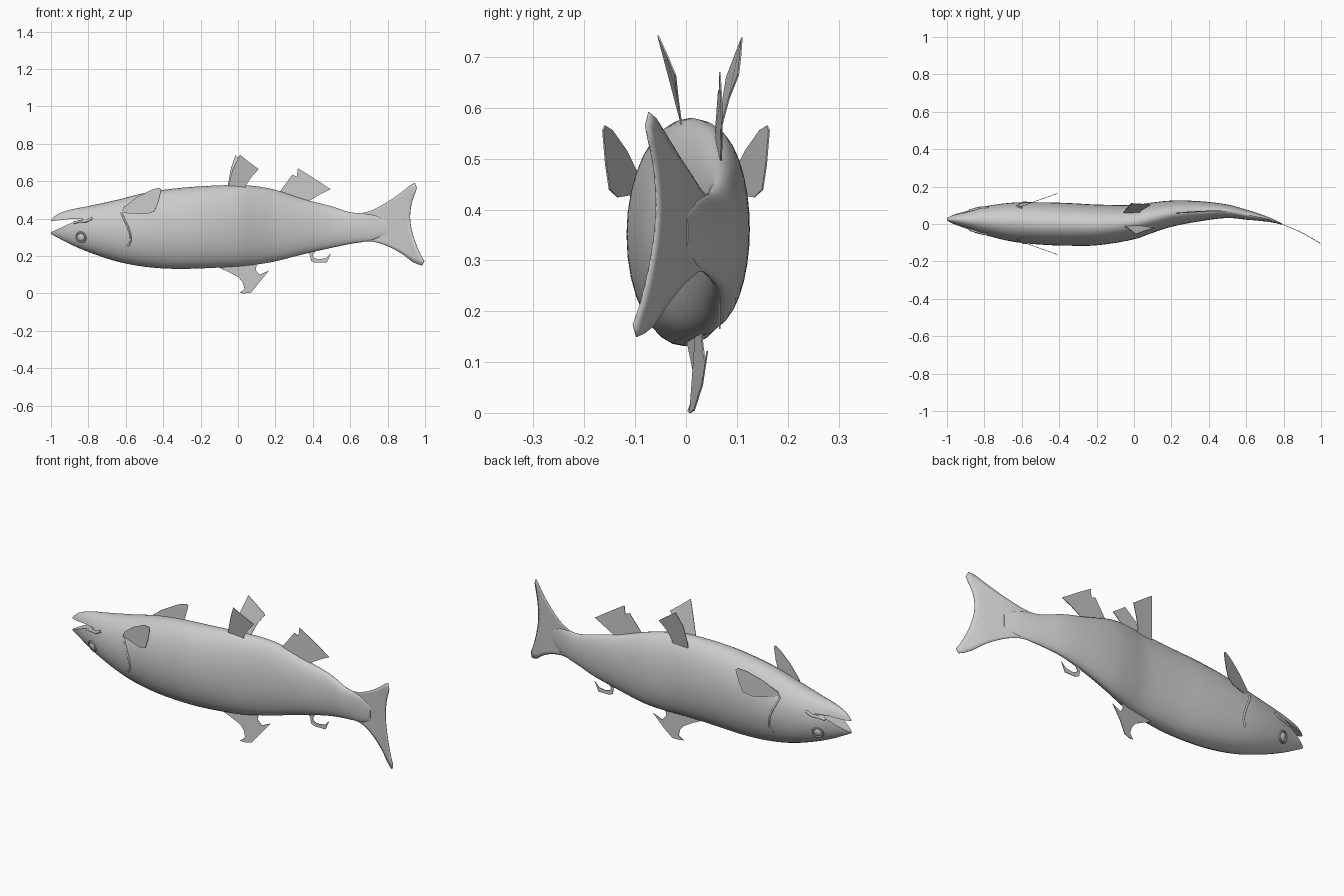
import bpy, bmesh, math
from mathutils import Vector

if "Cube" in bpy.data.objects:
    bpy.data.objects.remove(bpy.data.objects["Cube"])

# Body stations: x, belly-side z (low), z (high), spine y, half width
ST = [(-1, .318, .392, .025, .010), (-.97, .302, .421, .025, .024), (-.9, .265, .447, .022, .046),
      (-.8, .222, .467, .018, .076), (-.65, .172, .5, .01, .104), (-.5, .143, .537, .003, .113),
      (-.35, .132, .56, -.002, .114), (-.2, .134, .573, -.005, .109), (0, .145, .58, .01, .092),
      (.1, .155, .573, .034, .081), (.2, .172, .554, .055, .07), (.35, .21, .505, .068, .054),
      (.5, .244, .466, .068, .036), (.6, .265, .434, .05, .027), (.67, .276, .427, .036, .019),
      (.74, .293, .415, .018, .010), (.79, .32, .39, .0, .004), (.9, .33, .38, -.048, .003),
      (1, .34, .37, -.106, .003)]


def curve(table, x, k):
    """Smooth interpolation of column k of a table at x."""
    x = min(max(x, table[0][0]), table[-1][0])
    i = next(j for j in range(len(table) - 1) if x <= table[j + 1][0])

    def slope(j):
        a, b = max(j - 1, 0), min(j + 1, len(table) - 1)
        return (table[b][k] - table[a][k]) / (table[b][0] - table[a][0])
    h = table[i + 1][0] - table[i][0]
    t = (x - table[i][0]) / h
    return ((2*t**3 - 3*t*t + 1) * table[i][k] + (t**3 - 2*t*t + t) * h * slope(i)
            + (3*t*t - 2*t**3) * table[i + 1][k] + (t**3 - t*t) * h * slope(i + 1))


def spine(x):
    return curve(ST, x, 3)


def skin(x, z, side):
    """Point on the flank at x, z."""
    lo, hi = curve(ST, x, 1), curve(ST, x, 2)
    q = (z - (lo + hi) / 2) / ((hi - lo) / 2)
    return Vector((x, spine(x) + side * curve(ST, x, 4) * math.sqrt(max(0, 1 - q * q)), z))


def make(name, verts, faces, thick=0):
    me = bpy.data.meshes.new(name)
    me.from_pydata([tuple(v) for v in verts], [], faces)
    bm = bmesh.new()
    bm.from_mesh(me)
    bmesh.ops.recalc_face_normals(bm, faces=bm.faces)
    bm.to_mesh(me)
    bm.free()
    ob = bpy.data.objects.new(name, me)
    bpy.context.collection.objects.link(ob)
    if thick:
        m = ob.modifiers.new("thickness", 'SOLIDIFY')
        m.thickness, m.offset = thick, 0
    return ob


def smooth(ob, angle=35):
    bpy.ops.object.select_all(action='DESELECT')
    ob.select_set(True)
    bpy.context.view_layer.objects.active = ob
    bpy.ops.object.shade_smooth_by_angle(angle=math.radians(angle))


def fin(name, pts):
    """Thin flat fin from an outline of 3D points."""
    return make(name, pts, [list(range(len(pts)))], .003)


def tube(name, pts, r):
    cu = bpy.data.curves.new(name, 'CURVE')
    cu.dimensions = '3D'
    cu.bevel_depth, cu.bevel_resolution, cu.use_fill_caps = r, 2, True
    sp = cu.splines.new('POLY')
    sp.points.add(len(pts) - 1)
    for p, co in zip(sp.points, pts):
        p.co = (*co, 1)
    ob = bpy.data.objects.new(name, cu)
    bpy.context.collection.objects.link(ob)


# Body loft
N, M = 32, 72
verts, faces = [], []
for i in range(M + 1):
    x = -1 + 1.79 * (i / M) ** 1.1
    lo, hi, y, w = (curve(ST, x, k) for k in (1, 2, 3, 4))
    for j in range(N):
        a = 2 * math.pi * j / N
        verts.append((x, y + w * math.cos(a), (lo + hi) / 2 + (hi - lo) / 2 * math.sin(a)))
for i in range(M):
    for j in range(N):
        k = (j + 1) % N
        faces.append((i*N + j, i*N + k, (i+1)*N + k, (i+1)*N + j))
faces += [list(range(N)), list(range(M*N, M*N + N))]
body = make("body", verts, faces)

# Open mouth cut
wedge = [(-1.1, .28), (-1, .327), (-.88, .383), (-.82, .399), (-.9, .398), (-1, .386), (-1.1, .375)]
n = len(wedge)
cutter = make("mouth_cutter", [(x, y, z) for y in (-.2, .2) for x, z in wedge],
              [list(range(n)), list(range(n, 2*n))]
              + [(i, (i+1) % n, (i+1) % n + n, i + n) for i in range(n)])
cutter.hide_render = True
m = body.modifiers.new("mouth", 'BOOLEAN')
m.operation, m.object, m.solver = 'DIFFERENCE', cutter, 'EXACT'
bpy.context.view_layer.objects.active = body
bpy.ops.object.modifier_apply(modifier="mouth")
bpy.data.objects.remove(cutter)
smooth(body)

# Tail fin: grid from the tail root to the forked trailing edge
EDGE = [(.6, .27, .43), (.66, .276, .43), (.72, .277, .447), (.8, .253, .49),
        (.88, .21, .545), (.94, .165, .59), (1, .145, .585)]
TRAIL = [(0, .985), (.04, 1), (.15, .97), (.35, .935), (.55, .92), (.75, .928), (.95, .957), (1, .945)]
U, V = 14, 16
verts = []
for i in range(U + 1):
    for j in range(V + 1):
        v = j / V
        x = .62 + (curve(TRAIL, v, 1) - .62) * i / U
        lo, hi = curve(EDGE, x, 1), curve(EDGE, x, 2)
        verts.append((x, spine(x), lo + (hi - lo) * v))
faces = [(i*(V+1) + j, i*(V+1) + j + 1, (i+1)*(V+1) + j + 1, (i+1)*(V+1) + j)
         for i in range(U) for j in range(V)]
smooth(make("tail_fin", verts, faces, .003))

# Paired belly fins (the fish lies belly up)
fin("belly_fin_near", [(-.05, -.008, .55), (-.05, -.012, .58), (-.03, -.022, .66), (.01, -.055, .742),
                       (.055, -.038, .705), (.11, -.021, .665), (.07, -.016, .62), (.04, -.01, .575),
                       (.04, -.006, .55)])
fin("belly_fin_far", [(-.055, .058, .53), (-.055, .065, .57), (-.04, .08, .66), (-.015, .11, .738),
                      (.04, .107, .7), (.09, .103, .665), (.06, .085, .62), (.035, .07, .565),
                      (.035, .06, .53)])

# Rear belly fin, back fin and small hooked fin
fin("rear_fin", [(x, spine(x), z) for x, z in
                 [(.22, .52), (.22, .54), (.29, .635), (.315, .625), (.32, .67), (.4, .62),
                  (.495, .558), (.44, .53), (.38, .495), (.38, .47)]])
fin("back_fin", [(-.1, .0, .15), (-.1, .003, .138), (-.05, .008, .115), (.005, .014, .085), (.025, .014, .06),
                 (.035, .012, .025), (.01, .004, .003), (.035, .008, 0), (.07, .016, .005),
                 (.11, .032, .055), (.165, .042, .122), (.115, .038, .1), (.095, .034, .125),
                 (.1, .03, .16), (.05, .02, .165)])
fin("hook_fin", [(x, .066, z) for x, z in
                 [(.36, .235), (.385, .205), (.39, .175), (.41, .165), (.475, .165), (.497, .215),
                  (.47, .188), (.43, .183), (.405, .19), (.4, .205), (.42, .235)]])

# Parts repeated on both flanks
for side, tag in ((-1, "near"), (1, "far")):
    fin("chest_fin_" + tag, [(x, side * (.086 + (x + .625) * .36), z) for x, z in
                             [(-.625, .43), (-.61, .462), (-.54, .515), (-.46, .556), (-.42, .565),
                              (-.41, .555), (-.425, .49), (-.445, .44), (-.49, .424), (-.56, .428)]])
    tube("gill_edge_" + tag, [skin(x, z, side) for x, z in
                              [(-.6, .46), (-.625, .435), (-.61, .4), (-.59, .36), (-.576, .315),
                               (-.573, .28), (-.59, .25)]], .005)
    tube("lip_" + tag, [skin(x, z, side) for x, z in
                        [(-.88, .378), (-.85, .385), (-.81, .387), (-.78, .402)]], .007)
    # Eye: flattened ball inside a ring, facing along the skin normal
    p = skin(-.84, .3, side)
    nrm = (skin(-.83, .3, side) - p).cross(skin(-.84, .31, side) - p).normalized()
    if nrm.y * side < 0:
        nrm = -nrm
    rot = nrm.to_track_quat('Z', 'Y').to_euler()
    bpy.ops.mesh.primitive_uv_sphere_add(segments=20, ring_count=10, radius=.021, location=p, rotation=rot)
    eye = bpy.context.object
    eye.name, eye.scale = "eye_" + tag, (1, 1, .45)
    smooth(eye)
    bpy.ops.mesh.primitive_torus_add(major_radius=.027, minor_radius=.005, major_segments=24,
                                     minor_segments=8, location=p, rotation=rot)
    ring = bpy.context.object
    ring.name = "eye_ring_" + tag
    smooth(ring)
